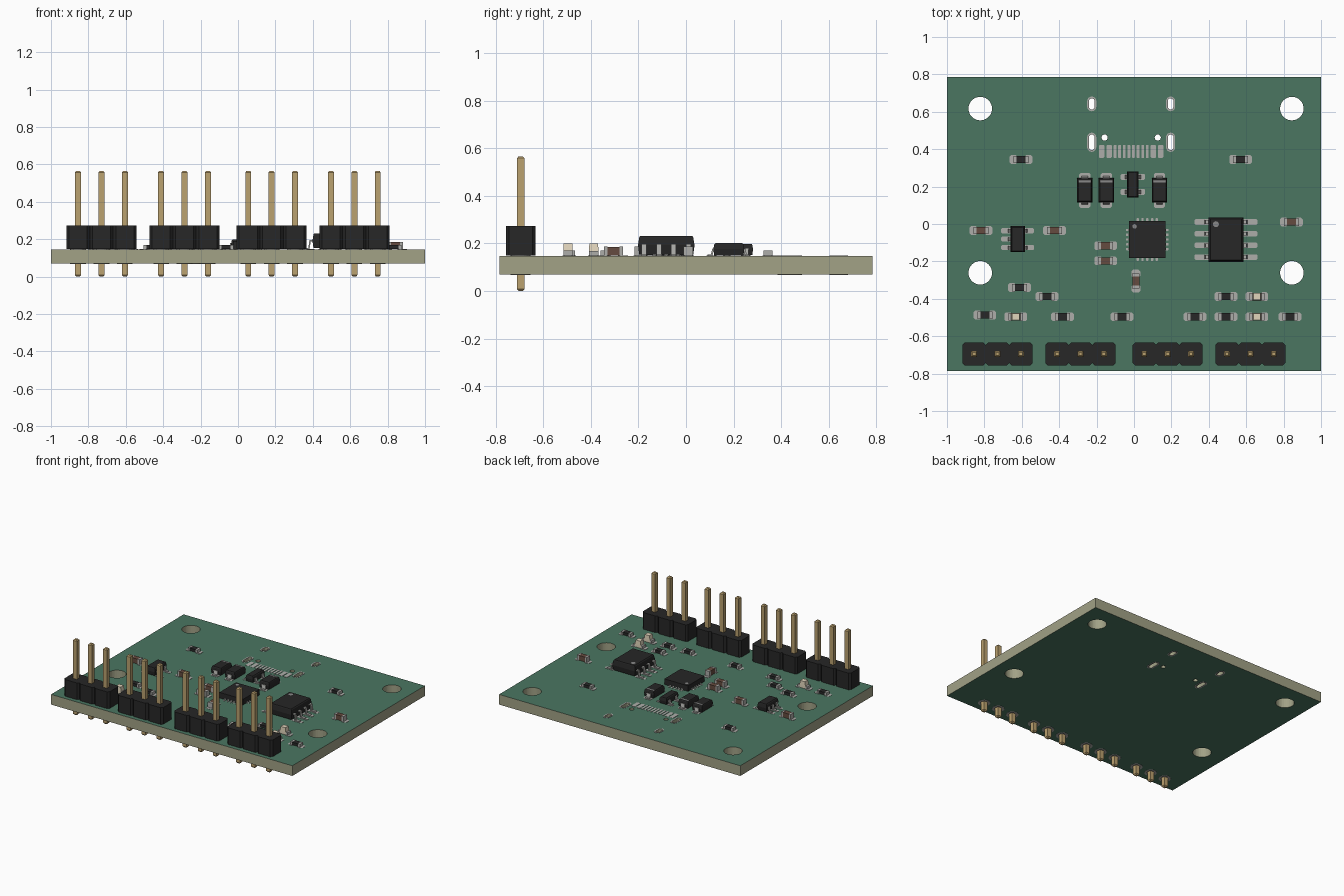
import bpy, bmesh
from math import pi, cos, sin
from mathutils import Matrix

if "Cube" in bpy.data.objects:
    bpy.data.objects.remove(bpy.data.objects["Cube"])

BOT, TOP = 0.07, 0.146          # board faces
COLORS = {
    "green": (0.07, 0.18, 0.12), "core": (0.36, 0.36, 0.24), "black": (0.02, 0.02, 0.02),
    "metal": (0.42, 0.42, 0.40), "gold": (0.50, 0.36, 0.16), "brown": (0.13, 0.07, 0.05),
    "cream": (0.75, 0.66, 0.50), "mark": (0.25, 0.25, 0.25),
}
NAMES = list(COLORS)
MATS = []
for n, c in COLORS.items():
    m = bpy.data.materials.new(n)
    m.diffuse_color = (*c, 1)
    m.use_nodes = True
    m.node_tree.nodes["Principled BSDF"].inputs["Base Color"].default_value = m.diffuse_color
    MATS.append(m)


# ---------- helpers ----------
def loft(bm, mat, cx, cy, rings, c=0.0):
    """Stack of rectangles (half x, half y, z), corners cut by c, closed at both ends."""
    loops = []
    for hx, hy, z in rings:
        if c:
            pts = [(hx, c - hy), (hx, hy - c), (hx - c, hy), (c - hx, hy),
                   (-hx, hy - c), (-hx, c - hy), (c - hx, -hy), (hx - c, -hy)]
        else:
            pts = [(hx, -hy), (hx, hy), (-hx, hy), (-hx, -hy)]
        loops.append([bm.verts.new((cx + x, cy + y, z)) for x, y in pts])
    faces = [bm.faces.new(loops[0][::-1]), bm.faces.new(loops[-1])]
    for a, b in zip(loops, loops[1:]):
        for i in range(len(a)):
            j = (i + 1) % len(a)
            faces.append(bm.faces.new((a[i], a[j], b[j], b[i])))
    for f in faces:
        f.material_index = NAMES.index(mat)


def pad(bm, cx, cy, sx, sy):
    loft(bm, "metal", cx, cy, [(sx / 2, sy / 2, 0), (sx / 2, sy / 2, 0.002)], min(sx, sy) * 0.2)


def lead(bm, u0, u1, h, t, v, w, angle):
    """Bent lead leaving the body at u0, h and ending flat on the board at u1."""
    a, k = u0 + (u1 - u0) * 0.4, 0.8 * t
    prof = [(u0, h), (a, h), (a + k, t), (u1, t), (u1, 0.002), (a, 0.002), (a - k, h - t), (u0, h - t)]
    M = Matrix.Rotation(angle, 4, 'Z')
    s = [[bm.verts.new(M @ Matrix.Translation((u, y, z)).to_translation()) for u, z in prof]
         for y in (v - w / 2, v + w / 2)]
    faces = [bm.faces.new(s[0][::-1]), bm.faces.new(s[1])]
    for i in range(8):
        j = (i + 1) % 8
        faces.append(bm.faces.new((s[0][i], s[0][j], s[1][j], s[1][i])))
    for f in faces:
        f.material_index = NAMES.index("metal")


def dot(bm, x, y, z, r):
    g = bmesh.ops.create_circle(bm, cap_ends=True, segments=16, radius=r,
                                matrix=Matrix.Translation((x, y, z)))
    for f in g["verts"][0].link_faces:
        f.material_index = NAMES.index("mark")


def place(name, bm, spots):
    """One shared mesh placed at each (x, y[, angle])."""
    bmesh.ops.recalc_face_normals(bm, faces=bm.faces)
    me = bpy.data.meshes.new(name)
    bm.to_mesh(me)
    bm.free()
    for m in MATS:
        me.materials.append(m)
    for s in spots:
        o = bpy.data.objects.new(name, me)
        o.location = (s[0], s[1], TOP)
        o.rotation_euler.z = s[2] if len(s) > 2 else 0
        bpy.context.collection.objects.link(o)


def slot(x, y, w, l, n=10):
    """Outline of a vertical slot; a circle when w equals l."""
    r, d = w / 2, (l - w) / 2
    return [(x + r * cos(a), y + r * sin(a) + (d if k == 0 else -d))
            for k in (0, 1) for a in [pi * k + pi * i / n for i in range(n if l == w else n + 1)]]


def plate(name, outlines, z0, z1, face_mat, side_mat):
    """Flat sheet with holes from nested 2D outlines."""
    cu = bpy.data.curves.new(name, 'CURVE')
    cu.dimensions, cu.fill_mode, cu.extrude = '2D', 'BOTH', (z1 - z0) / 2
    for pts in outlines:
        sp = cu.splines.new('POLY')
        sp.points.add(len(pts) - 1)
        for p, (x, y) in zip(sp.points, pts):
            p.co = (x, y, 0, 1)
        sp.use_cyclic_u = True
    tmp = bpy.data.objects.new(name + "_curve", cu)
    bpy.context.collection.objects.link(tmp)
    dg = bpy.context.evaluated_depsgraph_get()
    me = bpy.data.meshes.new_from_object(tmp.evaluated_get(dg))
    bpy.data.objects.remove(tmp)
    me.materials.clear()
    for m in (face_mat, side_mat):
        me.materials.append(MATS[NAMES.index(m)])
    for p in me.polygons:
        p.material_index = 0 if abs(p.normal.z) > 0.5 else 1
        p.use_smooth = False
    o = bpy.data.objects.new(name, me)
    o.location.z = (z0 + z1) / 2
    bpy.context.collection.objects.link(o)


# ---------- board with drilled holes ----------
PY = -0.695
header_x = [-0.73, -0.286, 0.18, 0.622]
pins = [(hx + d, PY) for hx in header_x for d in (-0.125, 0, 0.125)]
slots = [(x, y, l) for x in (-0.226, 0.196) for y, l in ((0.642, 0.06), (0.437, 0.084))]
holes = [slot(x, y, 0.126, 0.126, 16) for x in (-0.822, 0.844) for y in (0.617, -0.261)]
holes += [slot(x, y, 0.03, l) for x, y, l in slots]
holes += [slot(x, 0.462, 0.033, 0.033) for x in (-0.157, 0.127)]
holes += [slot(x, y, 0.049, 0.049) for x, y in pins]
plate("circuit_board", [[(-1, -.785), (1, -.785), (1, .785), (-1, .785)]] + holes, BOT, TOP, "green", "core")

# plated rings round slots and pin holes, both faces
for z in (BOT - 0.002, TOP):
    plate("slot_rings", [o for x, y, l in slots for o in
          (slot(x, y, 0.049, l + 0.019), slot(x, y, 0.03, l))], z, z + 0.002, "metal", "metal")
    plate("pin_rings", [o for x, y in pins for o in
          (slot(x, y, 0.084, 0.084), slot(x, y, 0.049, 0.049))], z, z + 0.002, "metal", "metal")

# bare connector pads
bm = bmesh.new()
for s in (-1, 1):
    for u, w in ((0.158, .03), (0.118, .03), (0.086, .015), (0.062, .015), (0.037, .015), (0.0123, .015)):
        pad(bm, s * u, 0, w, 0.071)
place("connector_pads", bm, [(-0.015, 0.388)])

# ---------- pin headers ----------
bm = bmesh.new()
for d in (-0.125, 0, 0.125):
    loft(bm, "black", d, 0, [(0.0625, 0.0625, 0.002), (0.0625, 0.0625, 0.127)], 0.014)
    loft(bm, "gold", d, 0, [(0.009, 0.009, -TOP), (0.0158, 0.0158, -TOP + 0.008),
                            (0.0158, 0.0158, 0.412), (0.009, 0.009, 0.42)])
place("pin_header", bm, [(x, PY) for x in header_x])


# ---------- two-terminal chips ----------
def chip(name, mat, h, spots):
    bm = bmesh.new()
    for s in (-1, 1):
        pad(bm, s * 0.0395, 0, 0.042, 0.047)
        loft(bm, "metal", s * 0.032, 0, [(0.0075, 0.0197, 0.002), (0.0075, 0.0197, h)])
    if mat == "cream":          # light: thin base with tapered lens
        loft(bm, mat, 0, 0, [(0.0245, 0.019, 0.002), (0.0245, 0.019, h - 0.002)])
        loft(bm, mat, 0, 0, [(0.025, 0.0197, h - 0.002), (0.019, 0.0185, 0.054)])
    else:
        loft(bm, mat, 0, 0, [(0.0245, 0.019, 0.003), (0.0245, 0.019, h - 0.001)])
    place(name, bm, spots)


chip("resistor", "black", 0.024, [
    (-.604, .345), (.57, .345), (-.612, -.34), (-.465, -.388), (-.797, -.487), (-.382, -.496),
    (-.064, -.496), (.326, -.496), (.492, -.496), (.492, -.388), (.834, -.496)])
chip("capacitor", "brown", 0.04, [
    (-.818, -.035), (-.425, -.035), (-.152, -.116), (-.152, -.197), (.01, -.305, pi / 2), (.842, .01)])
chip("indicator_light", "cream", 0.022, [(-.632, -.496), (.657, -.388), (.657, -.496)])


# ---------- leaded packages ----------
def package(hx, hy, z0, z1, left, right, reach, foot, w):
    """Body with tapered sides and bent leads at the listed y on each side."""
    bm = bmesh.new()
    zm, t = (z0 + z1) / 2, 0.008
    k = (z1 - z0) * 0.07
    loft(bm, "black", 0, 0, [(hx - k, hy - k, z0), (hx, hy, zm), (hx - k, hy - k, z1 - 0.006),
                             (hx - k - 0.005, hy - k - 0.003, z1)])
    for side, ys in ((1, right), (-1, left)):
        for y in ys:
            lead(bm, hx - 0.01, foot, zm + t / 2, t, side * y, w, 0 if side > 0 else pi)
            mid = (hx - 0.012 + reach) / 2
            pad(bm, side * mid, y, reach - hx + 0.012, w * 1.45)
    return bm


# eight-lead chip
ys = [-0.094, -0.031, 0.031, 0.094]
bm = package(0.094, 0.119, 0.008, 0.085, ys, ys, 0.168, 0.148, 0.021)
dot(bm, -0.054, 0.082, 0.0855, 0.016)
place("eight_lead_chip", bm, [(0.492, -0.083)])

# five-lead regulator
bm = package(0.039, 0.07, 0.006, 0.062, [-0.045, 0, 0.045], [-0.045, 0.045], 0.088, 0.069, 0.019)
place("five_lead_regulator", bm, [(-0.622, -0.081)])

# four-lead protection chip
bm = package(0.031, 0.07, 0.006, 0.052, [-0.04, 0.04], [-0.04, 0.04], 0.066, 0.058, 0.022)
place("four_lead_chip", bm, [(-0.006, 0.212)])

# diodes, turned so the band points to the back
bm = package(0.065, 0.041, 0.004, 0.055, [0], [0], 0.094, 0.09, 0.033)
pad_w = 0.06
for s in (-1, 1):
    pad(bm, s * 0.073, 0, 0.042, pad_w)
loft(bm, "mark", 0.048, 0, [(0.007, 0.034, 0.05), (0.007, 0.034, 0.056)])
place("diode", bm, [(x, 0.18, pi / 2) for x in (-0.263, -0.148, 0.136)])

# flat square controller with edge pads
bm = bmesh.new()
loft(bm, "black", 0, 0, [(0.098, 0.098, 0.003), (0.098, 0.098, 0.045)])
for i in range(-2, 3):
    for s in (-1, 1):
        for x, y, sx, sy in ((s * 0.096, i * 0.0255, 0.036, 0.013), (i * 0.0255, s * 0.096, 0.013, 0.036)):
            pad(bm, x, y, sx, sy)
            loft(bm, "metal", x * 0.96, y * 0.96, [(min(sx, 0.014) / 2, min(sy, 0.014) / 2, 0.002),
                                                  (min(sx, 0.014) / 2, min(sy, 0.014) / 2, 0.011)])
dot(bm, -0.068, 0.07, 0.0455, 0.012)
place("square_controller", bm, [(0.071, -0.083)])
